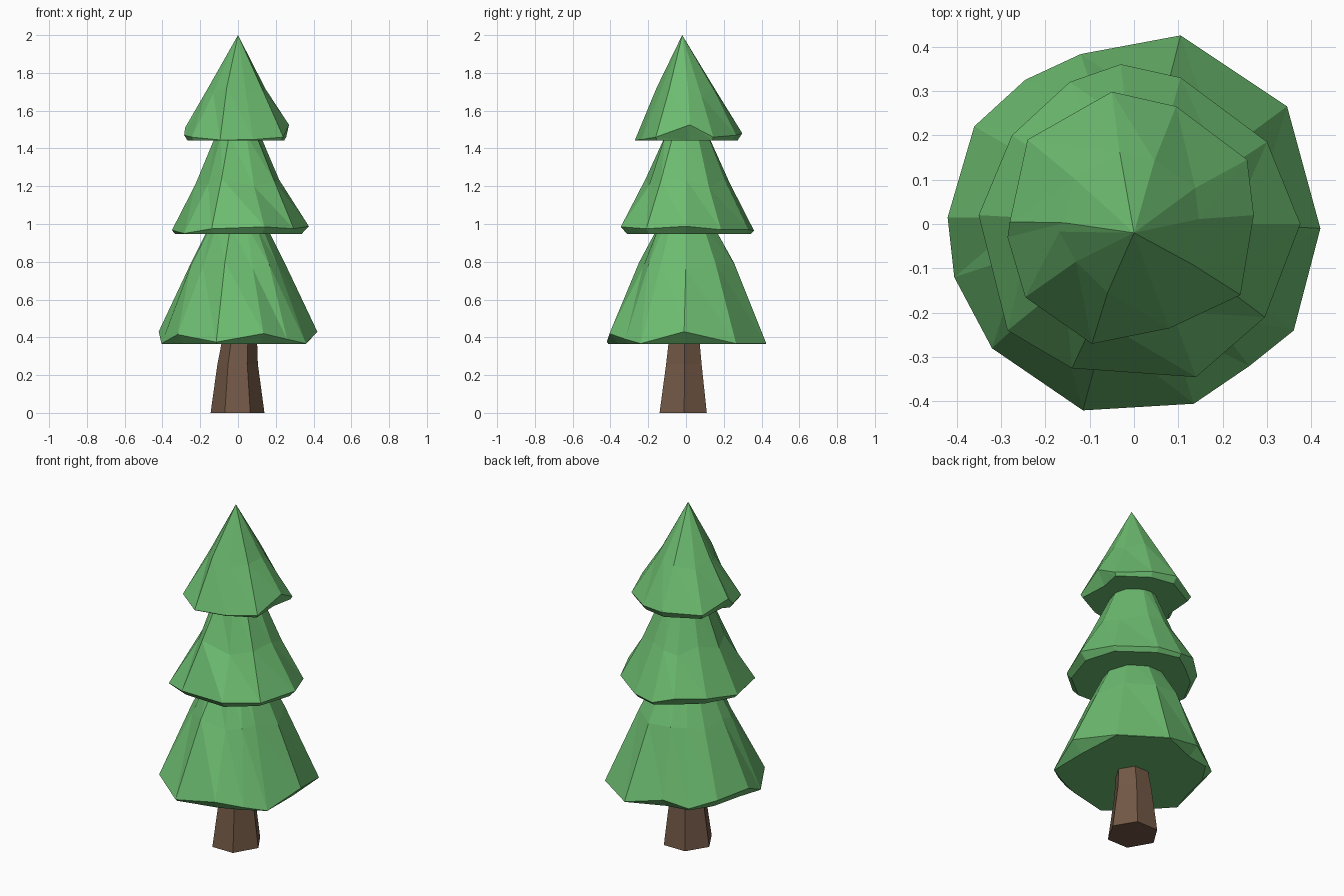
import bpy, bmesh, math
from mathutils import Vector

if "Cube" in bpy.data.objects:
    bpy.data.objects.remove(bpy.data.objects["Cube"])


def material(name, color):
    m = bpy.data.materials.new(name)
    m.diffuse_color = (*color, 1)
    m.use_nodes = True
    m.node_tree.nodes["Principled BSDF"].inputs["Base Color"].default_value = m.diffuse_color
    return m


GREEN = material("foliage_green", (0.15, 0.50, 0.16))
BROWN = material("bark_brown", (0.17, 0.098, 0.061))


def loft(name, rings, mat, apex=None):
    """Skin a stack of equal-length rings; close with caps or a tip."""
    bm = bmesh.new()
    vs = [[bm.verts.new(p) for p in ring] for ring in rings]
    n = len(vs[0])
    bm.faces.new(vs[0][::-1])
    for a, b in zip(vs, vs[1:]):
        for i in range(n):
            j = (i + 1) % n
            bm.faces.new((a[i], a[j], b[j]))
            bm.faces.new((a[i], b[j], b[i]))
    if apex:
        tip = bm.verts.new(apex)
        for i in range(n):
            bm.faces.new((vs[-1][i], vs[-1][(i + 1) % n], tip))
    else:
        bm.faces.new(vs[-1])
    bmesh.ops.remove_doubles(bm, verts=bm.verts[:], dist=0.002)
    bmesh.ops.recalc_face_normals(bm, faces=bm.faces[:])
    me = bpy.data.meshes.new(name)
    bm.to_mesh(me)
    bm.free()
    me.materials.append(mat)
    ob = bpy.data.objects.new(name, me)
    bpy.context.collection.objects.link(ob)
    return ob


def tier(name, rim, base_z, inset, levels, apex=None):
    """Irregular skirt: flat underside, jagged rim, rings narrowing upward."""
    under = []
    for x, y, z in rim:
        s = 1 - inset * max(0, z - base_z)
        under.append((x * s, y * s, base_z))
    rings = [under, rim]
    for z, r, cx, cy, wob in levels:
        ring = []
        for i, (x, y, _) in enumerate(rim):
            d = Vector((x, y)).normalized() * r * (1 + wob * (-1) ** i)
            ring.append((cx + d.x, cy + d.y, z + wob * 0.6 * math.sin(2.3 * i)))
        rings.append(ring)
    return loft(name, rings, GREEN, apex)


# Trunk: tapering bent hexagonal prism
HEX = [(0.14, -0.01), (0.068, 0.11), (-0.07, 0.11),
       (-0.145, -0.01), (-0.07, -0.14), (0.065, -0.14)]
loft("trunk", [[(x * s + dx, y * s, z) for x, y in HEX]
               for z, s, dx in ((0, 1, 0), (0.26, 0.75, 0.0), (0.42, 0.62, 0.013))], BROWN)

# Lower foliage
tier("lower_foliage", [
    (0.105, 0.425, 0.367), (0.345, 0.265, 0.367), (0.42, -0.01, 0.43),
    (0.36, -0.24, 0.367), (0.26, -0.32, 0.39), (0.135, -0.405, 0.42),
    (-0.115, -0.42, 0.375), (-0.32, -0.28, 0.415), (-0.405, -0.12, 0.367),
    (-0.42, 0.015, 0.43), (-0.36, 0.22, 0.42), (-0.245, 0.325, 0.38),
    (-0.12, 0.383, 0.42)], 0.365, 2.2,
    [(0.78, 0.255, 0.0, 0.005, 0.03), (0.99, 0.15, 0.0, 0.0, 0.0)])

# Middle foliage
tier("middle_foliage", [
    (-0.03, 0.36, 0.965), (0.105, 0.33, 0.97), (0.30, 0.185, 0.97),
    (0.375, 0.0, 0.988), (0.295, -0.21, 0.975), (0.14, -0.345, 0.985),
    (-0.14, -0.325, 0.975), (-0.285, -0.24, 0.95), (-0.35, 0.02, 0.967),
    (-0.275, 0.20, 0.99), (-0.145, 0.32, 1.0)], 0.947, 2.5,
    [(1.22, 0.222, 0.005, 0.0, 0.04), (1.47, 0.118, 0.0, 0.0, 0.0)])

# Top foliage
tier("top_foliage", [
    (-0.05, 0.298, 1.48), (0.095, 0.265, 1.47), (0.255, 0.145, 1.46),
    (0.27, 0.02, 1.525), (0.24, -0.16, 1.46), (0.08, -0.235, 1.447),
    (-0.095, -0.27, 1.445), (-0.245, -0.165, 1.46), (-0.285, -0.03, 1.47),
    (-0.28, 0.005, 1.51), (-0.24, 0.19, 1.47)], 1.443, 2.2,
    [(1.70, 0.158, -0.005, 0.0, 0.04)], apex=(0, -0.02, 2.0))
